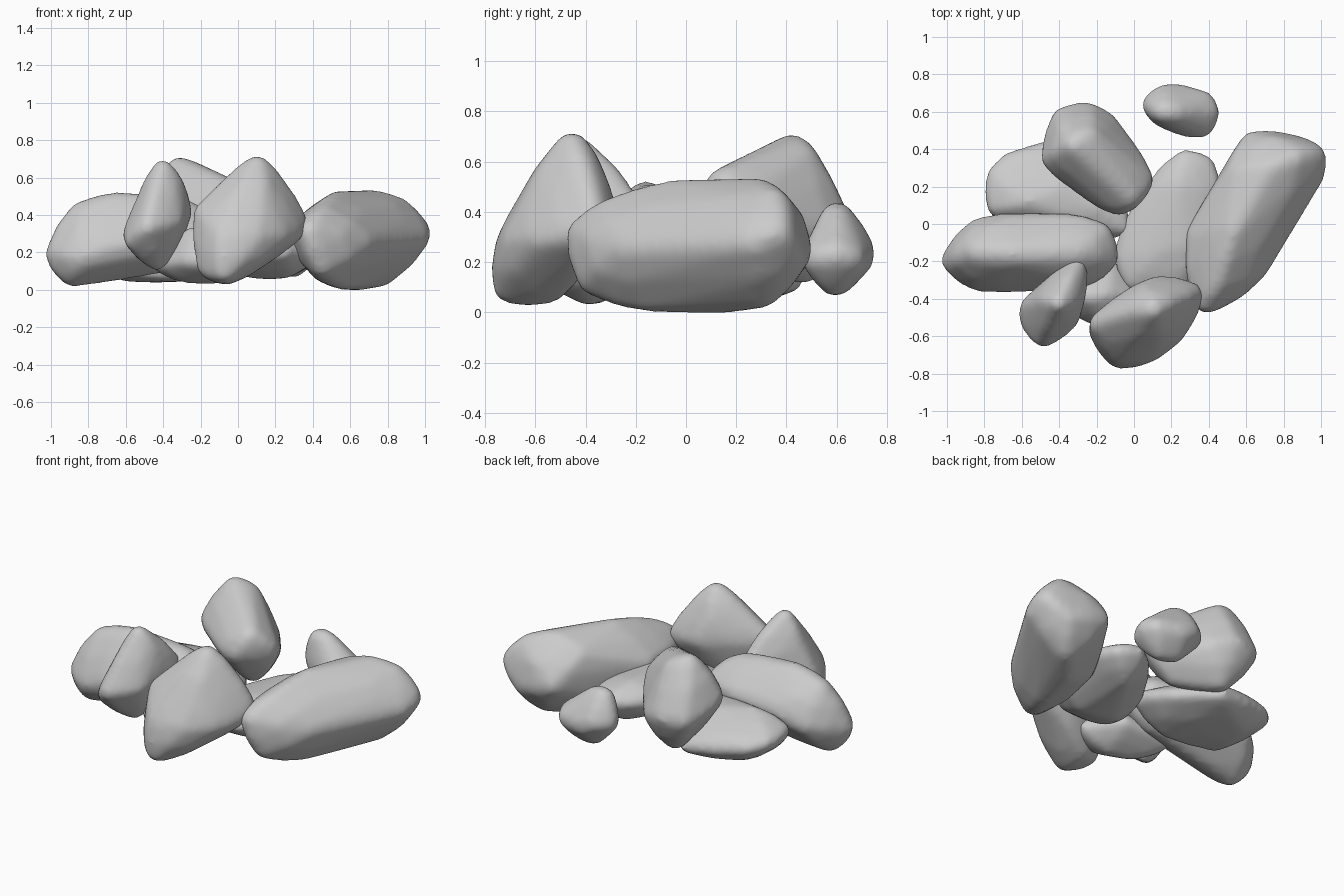
import bpy, bmesh
from mathutils import Vector


def hull(points):
    """Convex hull bmesh of a point list."""
    bm = bmesh.new()
    for p in points:
        bm.verts.new(p)
    res = bmesh.ops.convex_hull(bm, input=bm.verts[:])
    junk = {g for g in res["geom_interior"] + res["geom_unused"]
            if isinstance(g, bmesh.types.BMVert)}
    bmesh.ops.delete(bm, geom=list(junk), context='VERTS')
    bmesh.ops.recalc_face_normals(bm, faces=bm.faces[:])
    bm.normal_update()
    return bm


def rock(name, r, corners, bulge=0.6, most=0.03):
    """Rounded boulder: hull of small balls inside each corner, edges bowed outward."""
    pts = [Vector(c) for c in corners]
    mid = sum(pts, Vector()) / len(pts)
    cage = hull(pts)
    for e in cage.edges:
        a, b = e.verts
        d = b.co - a.co
        push = (b.normal * d.dot(b.normal) - a.normal * d.dot(a.normal)) * bulge / 8
        if push.length > most:
            push = push.normalized() * most
        pts.append((a.co + b.co) / 2 + push)
    cage.free()
    ball = bmesh.new()
    bmesh.ops.create_icosphere(ball, subdivisions=2, radius=r)
    cloud = []
    for p in pts:
        c = p - (p - mid).normalized() * r
        cloud += [c + v.co for v in ball.verts]
    ball.free()
    bm = hull(cloud)
    me = bpy.data.meshes.new(name)
    bm.to_mesh(me)
    bm.free()
    ob = bpy.data.objects.new(name, me)
    bpy.context.collection.objects.link(ob)
    m = ob.modifiers.new("even_mesh", 'REMESH')
    m.mode = 'VOXEL'
    m.voxel_size = 0.018
    m.use_smooth_shade = True
    m = ob.modifiers.new("soften", 'SMOOTH')
    m.factor = 0.5
    m.iterations = 14
    return ob


# large boulder along the right side
rock("right_boulder", 0.08, [
    (.62, .17, 0), (.53, -.2, .03), (.42, -.43, .12), (.8, .36, .05), (.42, .1, .1),
    (.28, -.1, .3), (.35, -.47, .31), (.65, -.3, .25), (.78, .04, .15), (1.01, .31, .28),
    (1.01, .41, .32), (.64, .5, .27), (.88, .47, .2), (.5, -.08, .51), (.42, -.36, .4),
    (.74, .34, .51), (.77, .04, .42), (.54, .33, .45), (.9, .4, .45)])

# upright boulder at the front
rock("front_boulder", 0.07, [
    (.11, -.44, .72), (-.04, -.47, .62), (-.24, -.54, .42), (.23, -.39, .6),
    (.35, -.42, .3), (.36, -.34, .38), (.27, -.6, .27), (.1, -.73, .25),
    (-.12, -.74, .25), (-.1, -.74, .05), (-.2, -.63, .08), (-.08, -.55, .04),
    (.12, -.45, .12), (0, -.33, .42), (.16, -.28, .42), (.08, -.34, .58),
    (.16, -.65, .43), (-.04, -.66, .45)])

# small leaning stone at the front left
rock("leaning_stone", 0.055, [
    (-.4, -.42, .7), (-.32, -.4, .61), (-.26, -.34, .42), (-.28, -.18, .43),
    (-.31, -.55, .36), (-.5, -.66, .32), (-.59, -.56, .23), (-.61, -.45, .3),
    (-.44, -.42, .1), (-.52, -.4, .52), (-.36, -.3, .18)])

# long boulder pointing left
rock("left_boulder", 0.09, [
    (-1.03, -.2, .17), (-.96, -.2, .06), (-.9, -.31, .15), (-.9, -.02, .22),
    (-.91, -.15, .42), (-.7, -.16, .51), (-.48, -.16, .51), (-.6, -.35, .25),
    (-.2, -.29, .28), (-.08, -.18, .3), (-.11, -.05, .32), (-.3, .02, .32),
    (-.7, .04, .3), (-.22, -.15, .44), (-.55, -.15, .1), (-.2, -.15, .17)])

# flat slab at the back left
rock("back_left_slab", 0.05, [
    (-.79, .27, .2), (-.79, .08, .22), (-.7, .37, .17), (-.55, .39, .2),
    (-.28, .46, .12), (-.65, -.05, .1), (-.62, .28, .07), (-.35, .2, .3),
    (-.6, .1, .31), (-.02, -.04, .2), (-.08, .2, .15), (-.25, -.08, .08)])

# tall boulder at the back
rock("back_boulder", 0.08, [
    (-.35, .44, .7), (-.27, .49, .67), (-.08, .25, .6), (.02, .1, .53),
    (.1, .2, .42), (.0, .42, .3), (-.14, .59, .3), (-.27, .65, .35),
    (-.42, .61, .35), (-.5, .36, .45), (-.4, .24, .45), (-.2, .1, .42),
    (-.05, .05, .42), (-.27, .5, .12), (-.05, .25, .18)])

# separate pebble behind the pile
rock("back_pebble", 0.07, [
    (.12, .6, .43), (.2, .59, .43), (.04, .65, .26), (.12, .73, .26), (.22, .75, .2),
    (.43, .67, .2), (.46, .59, .22), (.42, .49, .2), (.27, .47, .22),
    (.1, .56, .2), (.2, .61, .07), (.33, .58, .07), (.3, .6, .36)])

# low slab in the middle
rock("middle_slab", 0.05, [
    (.28, .4, .22), (.08, .23, .22), (-.06, 0, .2), (-.1, -.2, .2),
    (-.04, -.35, .2), (.25, -.37, .2), (.43, -.15, .2), (.46, .2, .22),
    (.41, .36, .2), (.28, .28, .1), (.28, -.2, .09), (.02, -.15, .09),
    (.25, .25, .29), (.1, -.2, .27), (.3, -.15, .29)])

# low stone filling the gap at the front left
rock("front_gap_stone", 0.05, [
    (-.46, -.22, .14), (-.42, -.35, .13), (-.28, -.52, .15), (-.06, -.56, .15),
    (.06, -.42, .15), (-.1, -.2, .16), (-.3, -.35, .04), (-.1, -.4, .04),
    (-.25, -.4, .34), (-.12, -.38, .32), (-.38, -.22, .2)])
